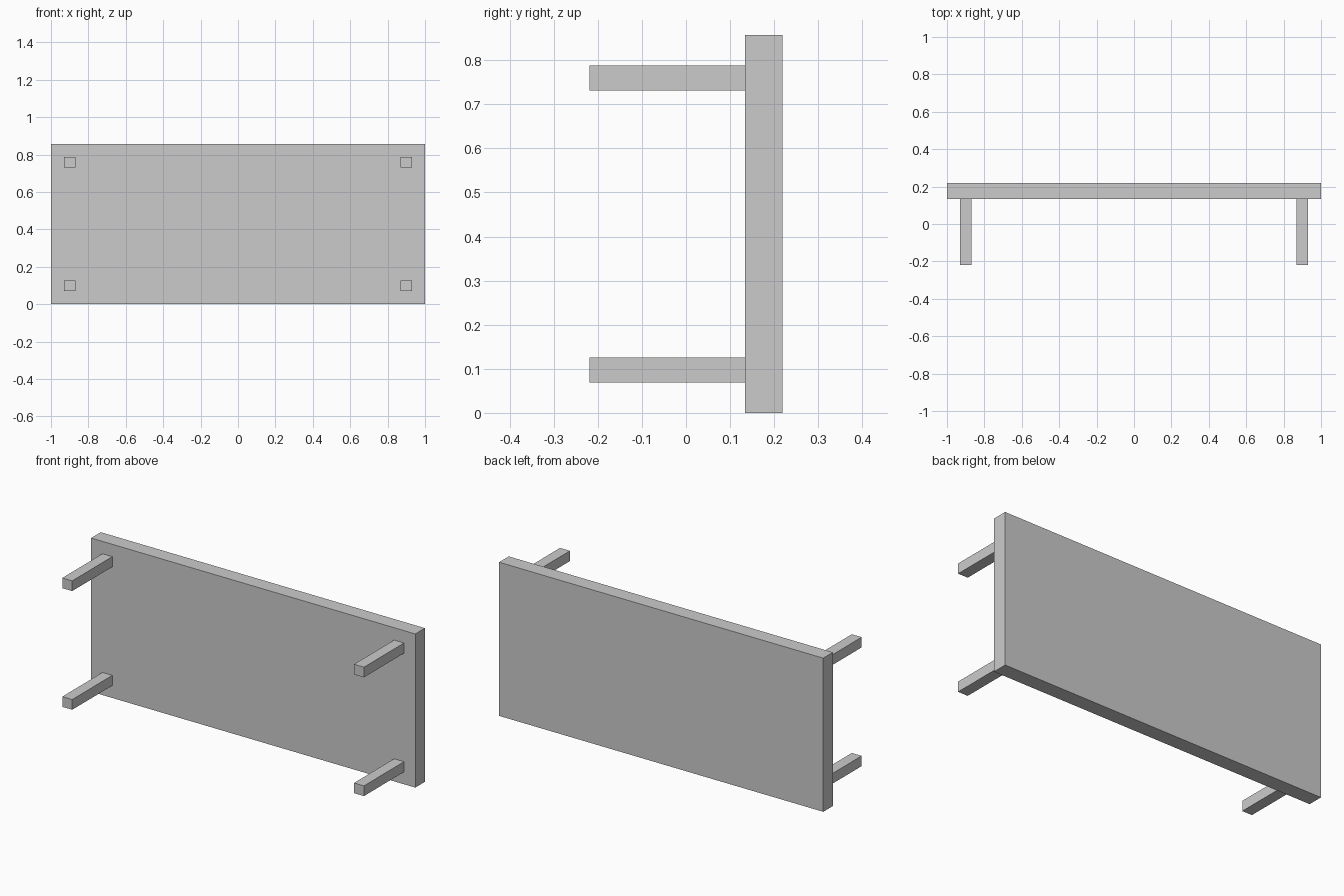
import bpy

if "Cube" in bpy.data.objects:
    bpy.data.objects.remove(bpy.data.objects["Cube"])


def box(name, lo, hi):
    size = [b - a for a, b in zip(lo, hi)]
    center = [(a + b) / 2 for a, b in zip(lo, hi)]
    bpy.ops.mesh.primitive_cube_add(size=1, location=center)
    obj = bpy.context.object
    obj.name = name
    obj.scale = size
    bpy.ops.object.transform_apply(location=False, rotation=False, scale=True)
    return obj


HEIGHT = 0.857
FRONT, JOINT, BACK = -0.219, 0.134, 0.219
LEG_W, LEG_H = 0.061, 0.057

# Table top, standing on its long edge
box("table_top", (-1, JOINT, 0), (1, BACK, HEIGHT))

# Four legs pointing forward from the underside
for side, sx in (("left", -1), ("right", 1)):
    for level, sz in (("lower", -1), ("upper", 1)):
        x = sx * 0.9
        z = HEIGHT / 2 + sz * 0.331
        box(f"{level}_{side}_leg",
            (x - LEG_W / 2, FRONT, z - LEG_H / 2),
            (x + LEG_W / 2, JOINT, z + LEG_H / 2))
